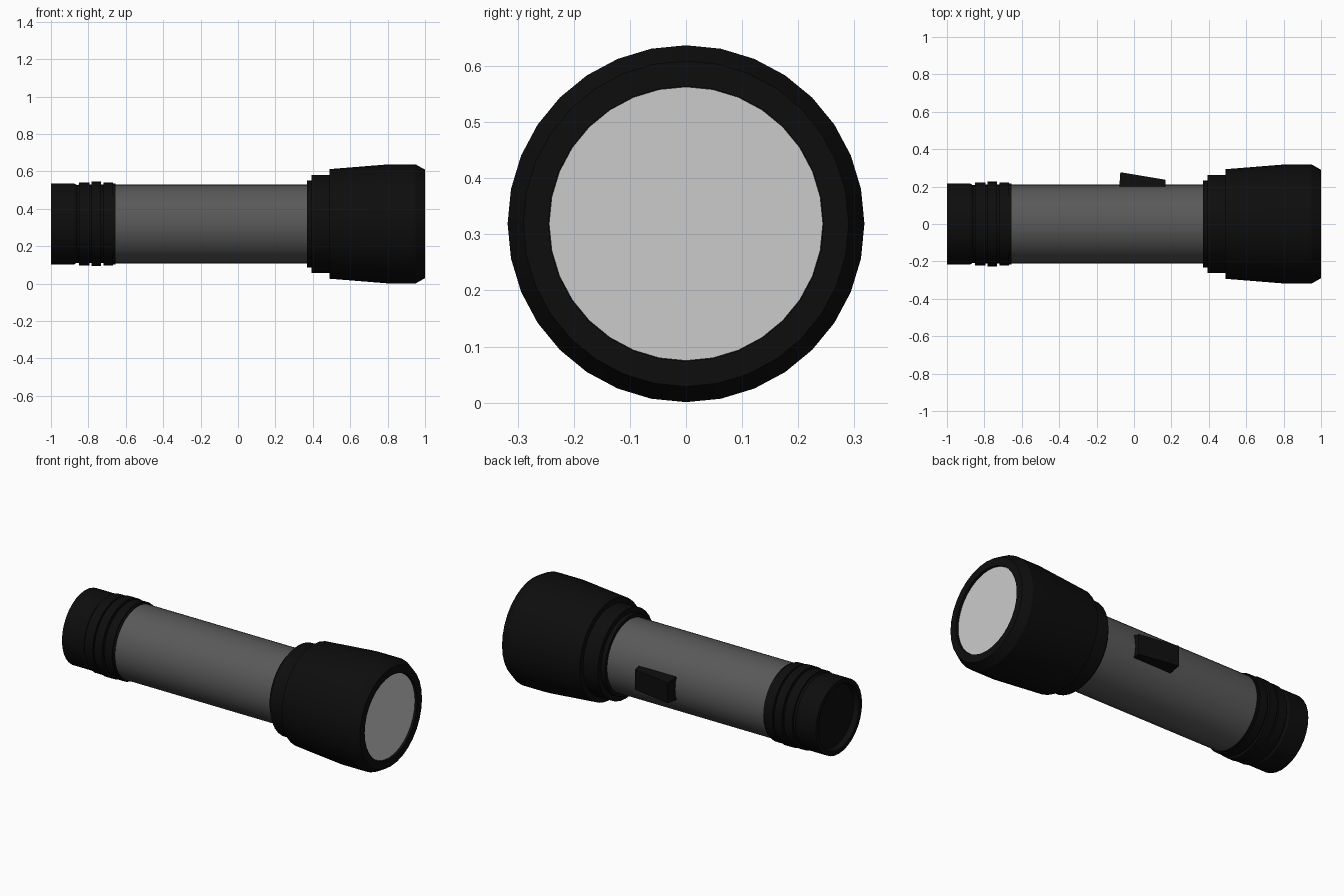
import bpy, bmesh, math

if "Cube" in bpy.data.objects:
    bpy.data.objects.remove(bpy.data.objects["Cube"])

AXIS_Z = 0.319
SIDES = 32

def material(name, rgb):
    m = bpy.data.materials.new(name)
    m.diffuse_color = (*rgb, 1)
    m.use_nodes = True
    m.node_tree.nodes["Principled BSDF"].inputs["Base Color"].default_value = m.diffuse_color
    return m

BLACK = material("black_rubber", (0.004, 0.004, 0.004))
GREY = material("grey_metal", (0.1, 0.1, 0.1))
LENS = material("pale_lens", (0.6, 0.6, 0.6))

def finish(name, bm, mat, smooth=True):
    bmesh.ops.recalc_face_normals(bm, faces=bm.faces)
    me = bpy.data.meshes.new(name)
    bm.to_mesh(me)
    bm.free()
    me.materials.append(mat)
    ob = bpy.data.objects.new(name, me)
    bpy.context.collection.objects.link(ob)
    if smooth:
        bpy.ops.object.select_all(action='DESELECT')
        ob.select_set(True)
        bpy.context.view_layer.objects.active = ob
        bpy.ops.object.shade_smooth_by_angle(angle=math.radians(25))
    return ob

def lathe(name, profile, mat):
    """Spin (x, radius) points round the torch axis and cap both ends."""
    bm = bmesh.new()
    rings = []
    for x, r in profile:
        rings.append([bm.verts.new((x, r * math.sin(a), AXIS_Z + r * math.cos(a)))
                      for a in (2 * math.pi * i / SIDES for i in range(SIDES))])
    for a, b in zip(rings, rings[1:]):
        for i in range(SIDES):
            j = (i + 1) % SIDES
            bm.faces.new((a[i], a[j], b[j], b[i]))
    bm.faces.new(rings[0])
    bm.faces.new(rings[-1])
    return finish(name, bm, mat)

# Barrel
lathe("barrel", [(-0.67, 0.212), (0.38, 0.212)], GREY)

# Tail cap: recessed end, plain band, then three raised grip rings
tail = [(-0.97, 0.18), (-1.0, 0.19), (-1.0, 0.216), (-0.875, 0.216), (-0.862, 0.208)]
for x0, x1, r in ((-0.85, -0.795, 0.222), (-0.783, -0.732, 0.226), (-0.72, -0.668, 0.222)):
    tail += [(x0, 0.21), (x0, r), (x1, r), (x1, 0.21)]
tail += [(-0.668, 0.216), (-0.656, 0.216), (-0.656, 0.205)]
lathe("tail_cap", tail, BLACK)

# Head: stepped collar, flared bell, bevelled rim with a shallow lens seat
lathe("head", [(0.368, 0.2), (0.368, 0.232), (0.393, 0.232), (0.393, 0.262),
               (0.49, 0.262), (0.49, 0.293), (0.80, 0.318), (0.95, 0.318),
               (1.0, 0.29), (1.0, 0.245), (0.98, 0.245)], BLACK)

# Lens
lathe("lens", [(0.975, 0.244), (0.986, 0.244)], LENS)

# Sliding switch: wedge on the back side, narrower at its outer face
bm = bmesh.new()
base = [(-0.08, 0.18), (0.17, 0.18)]
top = [(-0.073, 0.277), (0.167, 0.237)]
def quad(points, h):
    (xa, ya), (xb, yb) = points
    return [bm.verts.new((x, y, AXIS_Z + z))
            for x, y, z in ((xa, ya, -h), (xb, yb, -h), (xb, yb, h), (xa, ya, h))]
lo, hi = quad(base, 0.07), quad(top, 0.06)
bm.faces.new(lo)
bm.faces.new(hi)
for i in range(4):
    j = (i + 1) % 4
    bm.faces.new((lo[i], lo[j], hi[j], hi[i]))
finish("switch", bm, BLACK, smooth=False)
